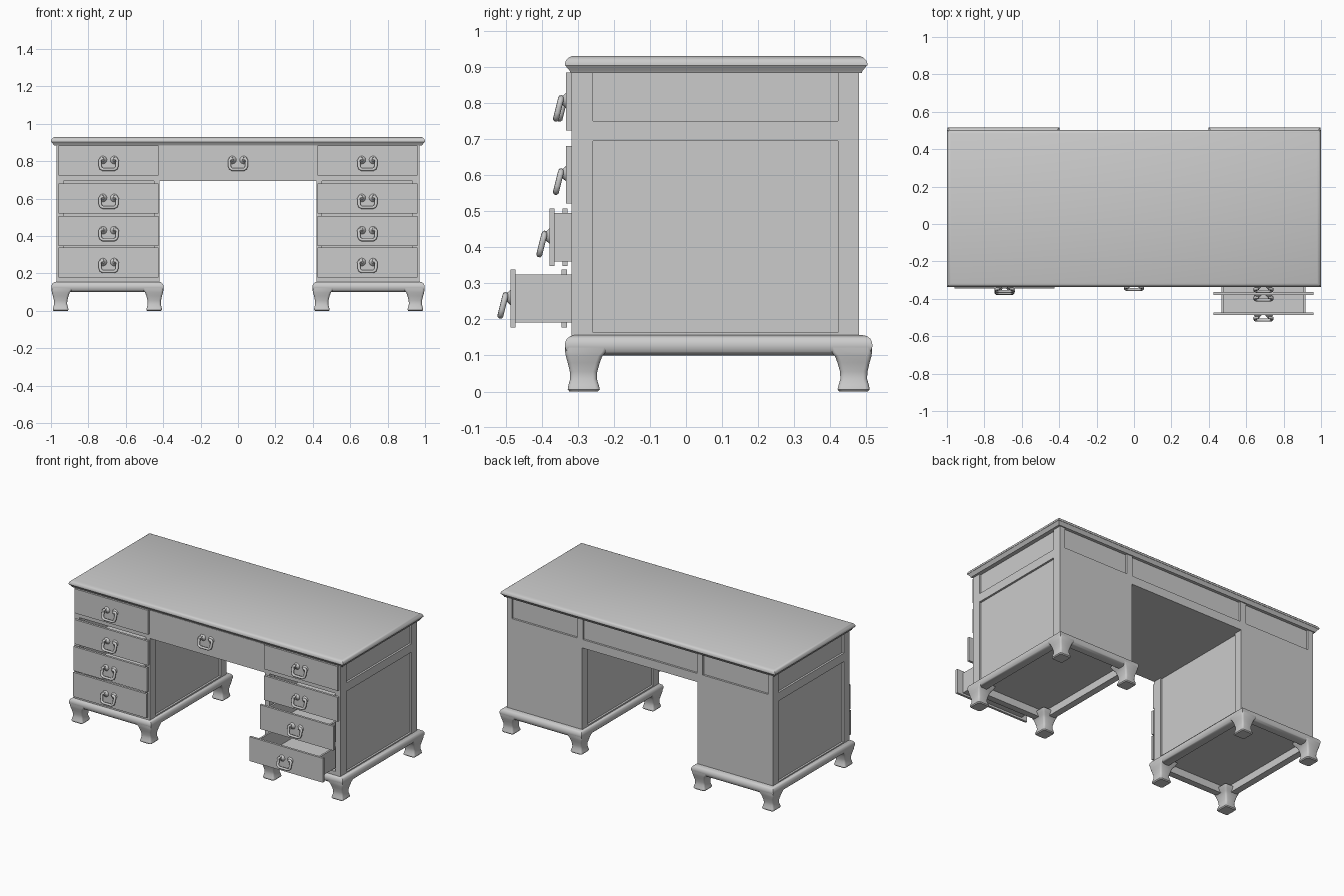
import bpy, bmesh, math
from mathutils import Matrix, Vector

cube = bpy.data.objects.get("Cube")
if cube:
    bpy.data.objects.remove(cube, do_unlink=True)


def finish(name, bm, smooth=False):
    bmesh.ops.recalc_face_normals(bm, faces=bm.faces)
    mesh = bpy.data.meshes.new(name)
    bm.to_mesh(mesh)
    bm.free()
    obj = bpy.data.objects.new(name, mesh)
    bpy.context.collection.objects.link(obj)
    if smooth:
        bpy.ops.object.select_all(action='DESELECT')
        obj.select_set(True)
        bpy.context.view_layer.objects.active = obj
        bpy.ops.object.shade_smooth_by_angle(angle=math.radians(40))
    return obj


def add_box(bm, x, y, z):
    """Box from (low, high) pairs, given in any order."""
    size = [abs(b - a) for a, b in (x, y, z)]
    centre = [(a + b) / 2 for a, b in (x, y, z)]
    bmesh.ops.create_cube(bm, size=1, matrix=Matrix.Translation(centre) @ Matrix.Diagonal(size + [1]))


def boxes(name, *parts):
    bm = bmesh.new()
    for part in parts:
        add_box(bm, *part)
    return finish(name, bm)


def rect_ring(x, y, z, radius=0):
    """Rectangle outline, with rounded corners when a radius is given."""
    (x0, x1), (y0, y1) = sorted(x), sorted(y)
    points = []
    for i, (cx, cy) in enumerate(((x1, y1), (x0, y1), (x0, y0), (x1, y0))):
        if not radius:
            points.append((cx, cy, z))
            continue
        ox = cx - math.copysign(radius, cx - (x0 + x1) / 2)
        oy = cy - math.copysign(radius, cy - (y0 + y1) / 2)
        for step in range(4):
            a = math.pi / 2 * (i + step / 3)
            points.append((ox + radius * math.cos(a), oy + radius * math.sin(a), z))
    return points


def loft(name, rings, closed=False):
    """Skin a stack of rings; closed joins last to first, otherwise ends are capped."""
    bm = bmesh.new()
    loops = [[bm.verts.new(p) for p in ring] for ring in rings]
    n = len(loops[0])
    pairs = list(zip(loops, loops[1:]))
    if closed:
        pairs.append((loops[-1], loops[0]))
    else:
        bm.faces.new(loops[0])
        bm.faces.new(loops[-1])
    for a, b in pairs:
        for i in range(n):
            j = (i + 1) % n
            bm.faces.new((a[i], a[j], b[j], b[i]))
    return finish(name, bm, smooth=True)


def inset_rings(x, y, profile):
    return [rect_ring((x[0] + d, x[1] - d), (y[0] + d, y[1] - d), z) for d, z in profile]


def handle(name, x, y, z):
    """Two rosettes and a hanging bail on a drawer face at depth y."""
    bm = bmesh.new()
    turn = Matrix.Rotation(math.pi / 2, 4, 'X')
    for s in (-1, 1):
        spot = Vector((x + s * 0.03, y, z + 0.003))
        bmesh.ops.create_cone(bm, cap_ends=True, segments=16, radius1=0.022, radius2=0.007,
                              depth=0.016, matrix=Matrix.Translation(spot - Vector((0, 0.007, 0))) @ turn)
    finish(name + "_rosettes", bm, smooth=True)
    half = [(0.026, 0.01), (0.04, 0.008), (0.047, 0), (0.045, -0.015), (0.045, -0.03),
            (0.041, -0.042), (0.03, -0.048)]
    path = [(-px, pz) for px, pz in half] + [(px, pz) for px, pz in reversed(half)]
    curve = bpy.data.curves.new(name + "_bail", 'CURVE')
    curve.dimensions = '3D'
    curve.bevel_depth = 0.0085
    curve.bevel_resolution = 2
    curve.use_fill_caps = True
    spline = curve.splines.new('POLY')
    spline.points.add(len(path) - 1)
    for point, (px, pz) in zip(spline.points, path):
        point.co = (x + px, y - 0.013 - (0.01 - pz) * 0.25, z + pz, 1)
    spline.use_smooth = True
    bpy.context.collection.objects.link(bpy.data.objects.new(name + "_bail", curve))


def drawer(name, x, width, z, face, box=True):
    """Overlaid drawer front, with an open-topped tray behind it."""
    h, thick = 0.08, 0.015
    boxes(name + "_front", ((x - width / 2, x + width / 2), (face, face + thick), (z - h, z + h)))
    handle(name + "_handle", x, face, z)
    if box:
        w, t = 0.225, 0.012
        front, back = face + thick, face + 0.7
        low, high = z - 0.067, z + 0.067
        boxes(name + "_tray",
              ((x - w, x - w + t), (front, back), (low, high)),
              ((x + w - t, x + w), (front, back), (low, high)),
              ((x - w + t, x + w - t), (back - t, back), (low, high)),
              ((x - w + t, x + w - t), (front, back - t), (low, low + t)))


# Moulded table top
loft("table_top", inset_rings((-1, 1), (-0.336, 0.503), [
    (0.016, 0.883), (0.013, 0.89), (0.006, 0.898), (0.002, 0.904), (0, 0.904),
    (0, 0.91), (0.004, 0.919), (0.011, 0.926), (0.02, 0.93)]))

# Upper carcass with framed recesses on the sides and back
FRONT, BACK, OUT, IN = -0.317, 0.48, 0.97, 0.42
STILE_F, STILE_B, DEPTH = -0.258, 0.422, 0.013
RAIL = (0.694, 0.75)
TOP = 0.886
boxes("upper_carcass", ((DEPTH - OUT, OUT - DEPTH), (FRONT, BACK - DEPTH), (RAIL[0], TOP)))
boxes("back_rail", ((-OUT, OUT), (BACK - DEPTH, BACK), RAIL))
for s, side in ((1, "left"), (-1, "right")):
    boxes(side + "_back_posts",
          ((s * 0.415, s * 0.457), (BACK - DEPTH, BACK), (RAIL[1], TOP)),
          ((s * 0.932, s * OUT), (BACK - DEPTH, BACK), (RAIL[1], TOP)))
    boxes(side + "_side_rail", ((s * (OUT - DEPTH), s * OUT), (STILE_F, STILE_B), RAIL))

    # Pedestal: corner stiles, recessed panels, back, floor and front frame
    stiles = []
    for xs in ((IN, 0.45), (0.932, OUT)):
        for ys in ((FRONT, STILE_F), (STILE_B, BACK)):
            high = TOP if xs[1] == OUT else RAIL[0]
            stiles.append(((s * xs[0], s * xs[1]), ys, (0.15, high)))
    boxes(side + "_pedestal_stiles", *stiles)
    boxes(side + "_pedestal_panels",
          ((s * (IN + DEPTH), s * (IN + 0.023)), (STILE_F, STILE_B), (0.15, RAIL[0])),
          ((s * (OUT - 0.023), s * (OUT - DEPTH)), (STILE_F, STILE_B), (0.15, RAIL[0])))
    boxes(side + "_pedestal_back", ((s * 0.45, s * 0.932), (BACK - 0.02, BACK), (0.15, RAIL[0])))
    boxes(side + "_pedestal_floor", ((s * IN, s * OUT), (FRONT, BACK), (0.148, 0.164)))
    boxes(side + "_pedestal_sill", ((s * 0.45, s * 0.932), (FRONT, FRONT + 0.03), (0.164, 0.18)))

    # Rounded plinth frame
    bx, by = sorted((s * 0.398, s * 0.998)), (-0.336, 0.517)
    loft(side + "_plinth", inset_rings(bx, by, [
        (0.03, 0.157), (0.016, 0.154), (0.006, 0.147), (0.001, 0.136), (0, 0.125),
        (0.005, 0.111), (0.012, 0.104), (0.022, 0.1), (0.06, 0.1), (0.06, 0.155)]), closed=True)

    # Curved bracket feet: height, outer inset, inner reach
    foot = [(0.13, 0.001, 0.125), (0.11, 0.001, 0.115), (0.098, 0.003, 0.104), (0.08, 0.008, 0.097),
            (0.055, 0.014, 0.09), (0.035, 0.015, 0.089), (0.018, 0.01, 0.094),
            (0.006, 0.008, 0.097), (0, 0.013, 0.092)]
    for cx, dx, xname in ((bx[0], 1, "right"), (bx[1], -1, "left")):
        for cy, dy, yname in ((by[0], 1, "front"), (by[1], -1, "back")):
            loft(f"{side}_pedestal_{yname}_{xname}_foot", [
                rect_ring((cx + dx * a, cx + dx * b * 0.95), (cy + dy * a, cy + dy * b), z, 0.012)
                for z, a, b in foot])

    # Drawers, some pulled out
    faces = (-0.333, -0.333, -0.379, -0.487) if s > 0 else (-0.333, -0.333, -0.343, -0.345)
    for i, (z, face) in enumerate(zip((0.804, 0.601, 0.428, 0.258), faces)):
        drawer(f"{side}_drawer_{i + 1}", s * 0.692, 0.536, z, face, box=i > 0)

drawer("centre_drawer", 0, 0.828, 0.804, -0.323, box=False)
